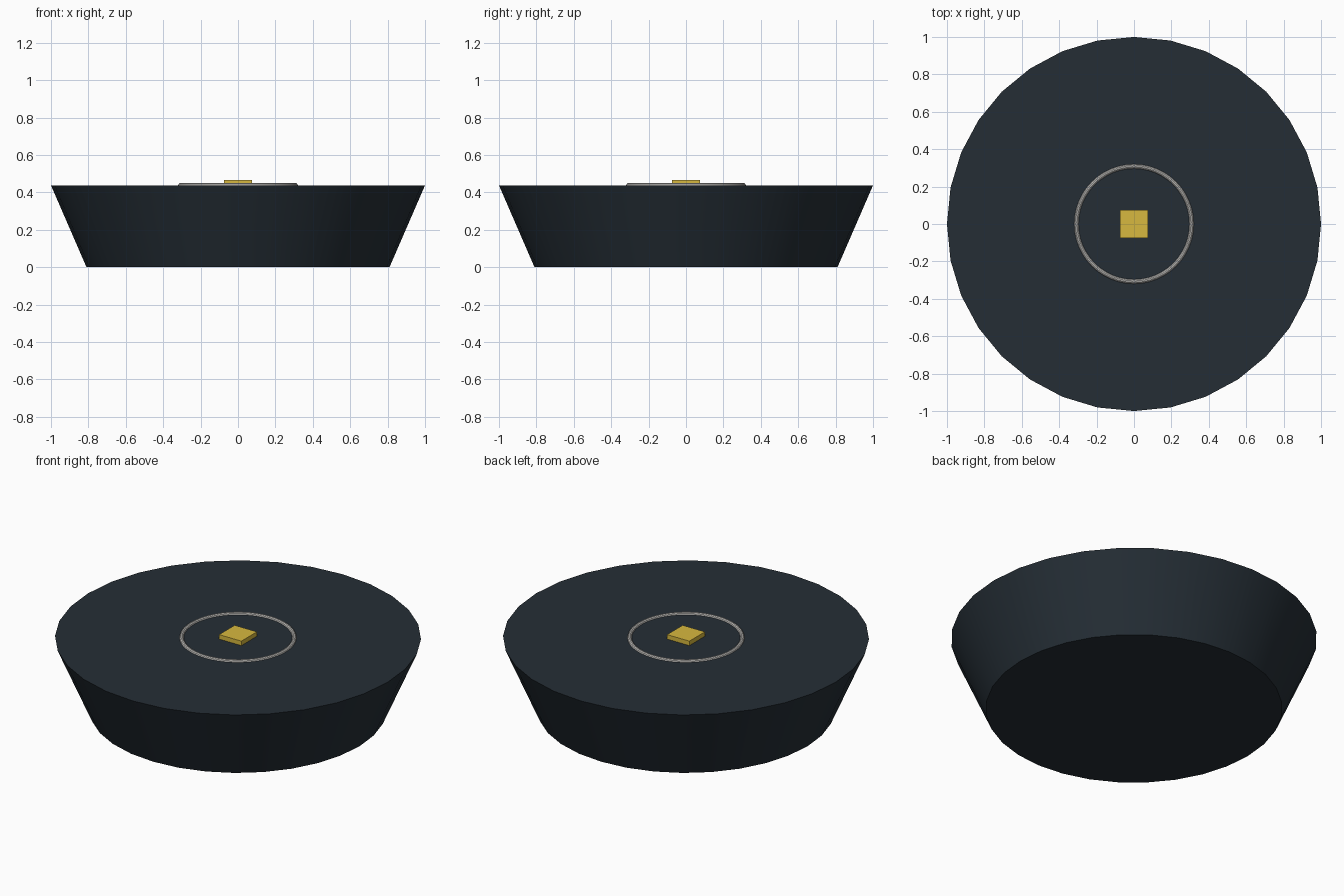
import bpy, math

if "Cube" in bpy.data.objects:
    bpy.data.objects.remove(bpy.data.objects["Cube"])


def paint(obj, name, rgb):
    mat = bpy.data.materials.new(name)
    mat.diffuse_color = (*rgb, 1)
    mat.use_nodes = True
    mat.node_tree.nodes["Principled BSDF"].inputs["Base Color"].default_value = mat.diffuse_color
    obj.data.materials.append(mat)


def smooth(obj):
    bpy.ops.object.shade_smooth_by_angle(angle=math.radians(30))


TOP = 0.438

# Tapered round body, wider at the top
bpy.ops.mesh.primitive_cone_add(vertices=32, radius1=0.81, radius2=1.0,
                                depth=TOP, location=(0, 0, TOP / 2))
body = bpy.context.object
body.name = "tapered_body"
smooth(body)
paint(body, "dark_slate", (0.018, 0.027, 0.036))

# Thin ring half sunk into the top face
bpy.ops.mesh.primitive_torus_add(major_segments=48, minor_segments=10,
                                 major_radius=0.308, minor_radius=0.012,
                                 location=(0, 0, TOP))
ring = bpy.context.object
ring.name = "top_ring"
smooth(ring)
paint(ring, "light_metal", (0.55, 0.54, 0.52))

# Small square plate in the centre
bpy.ops.mesh.primitive_cube_add(size=1, location=(0, 0, TOP + 0.0135))
plate = bpy.context.object
plate.name = "centre_plate"
plate.scale = (0.148, 0.148, 0.027)
paint(plate, "gold", (0.68, 0.48, 0.05))
